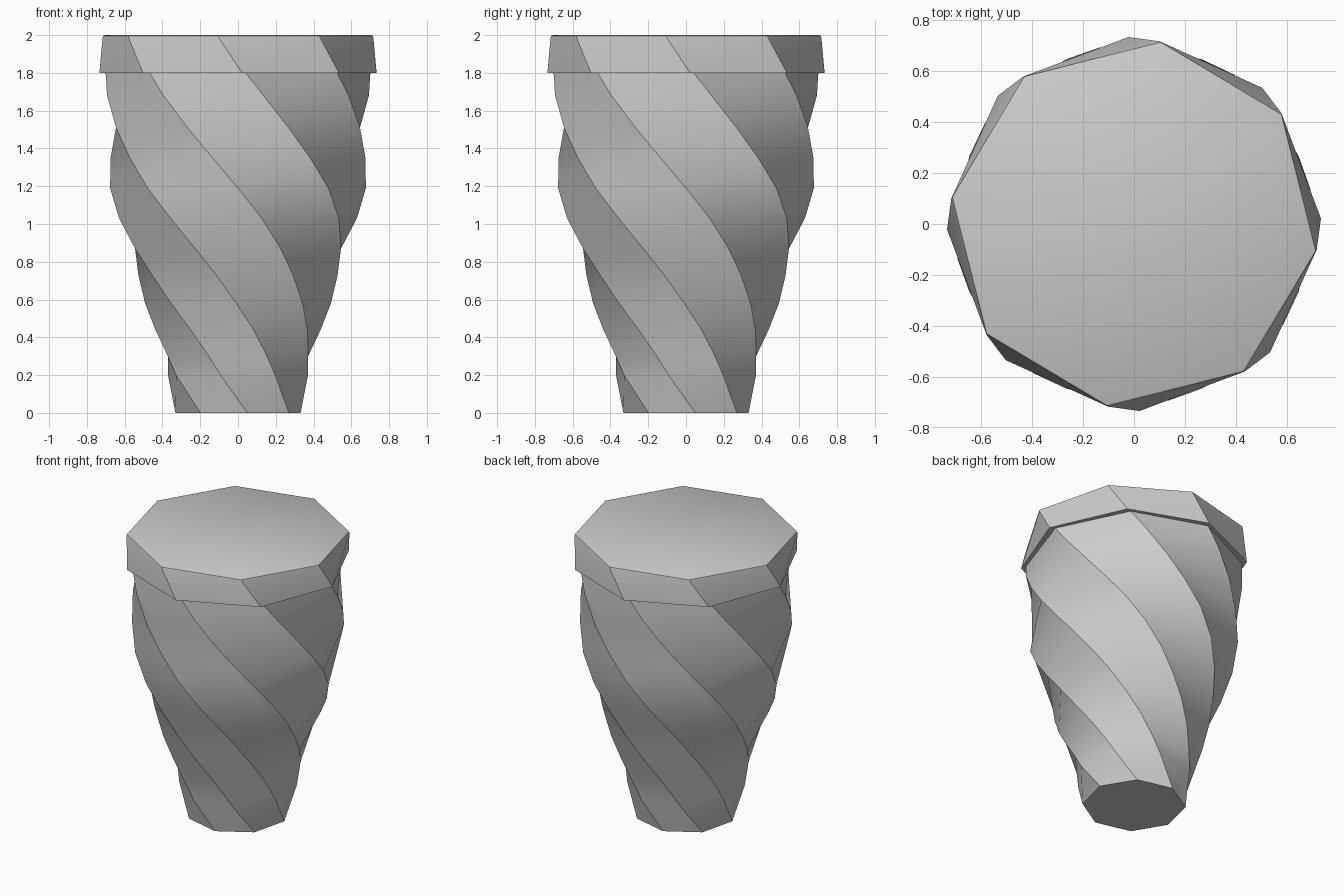
import bpy, bmesh, math

if "Cube" in bpy.data.objects:
    bpy.data.objects.remove(bpy.data.objects["Cube"])

SIDES = 8


def twisted_part(name, rings, close_bottom, close_top, auto_angle=30):
    """Stack octagon rings given as (height, radius, rotation in degrees)."""
    bm = bmesh.new()
    loops = []
    for z, r, turn in rings:
        loop = []
        for i in range(SIDES):
            a = math.radians(turn) + math.tau * i / SIDES
            loop.append(bm.verts.new((r * math.cos(a), r * math.sin(a), z)))
        loops.append(loop)
    for lo, hi in zip(loops, loops[1:]):
        for i in range(SIDES):
            j = (i + 1) % SIDES
            bm.faces.new((lo[i], lo[j], hi[j], hi[i]))
    if close_bottom:
        bm.faces.new(loops[0][::-1])
    if close_top:
        bm.faces.new(loops[-1])
    mesh = bpy.data.meshes.new(name)
    bm.to_mesh(mesh)
    bm.free()
    obj = bpy.data.objects.new(name, mesh)
    bpy.context.collection.objects.link(obj)
    bpy.ops.object.select_all(action='DESELECT')
    obj.select_set(True)
    bpy.context.view_layer.objects.active = obj
    bpy.ops.object.shade_smooth_by_angle(angle=math.radians(auto_angle))
    return obj


# Twisted, tapering body
twisted_part("twisted_body", [
    (0.00, 0.335, 8.6),
    (0.20, 0.382, -14.0),
    (0.30, 0.402, -22.5),
    (0.44, 0.445, -34.3),
    (0.58, 0.492, -46.0),
    (0.73, 0.540, -57.4),
    (0.87, 0.590, -67.5),
    (1.03, 0.642, -78.7),
    (1.19, 0.677, -90.0),
    (1.35, 0.688, -101.3),
    (1.51, 0.699, -112.5),
    (1.68, 0.706, -124.0),
    (1.80, 0.702, -131.7),
], True, False)

# Overhanging rim: underside ring, sloped sides, small bevel and flat top
twisted_part("top_rim", [
    (1.80, 0.702, -131.7),
    (1.80, 0.734, -133.3),
    (1.985, 0.724, -143.0),
    (1.996, 0.721, -143.4),
    (2.00, 0.713, -143.4),
], False, True)
